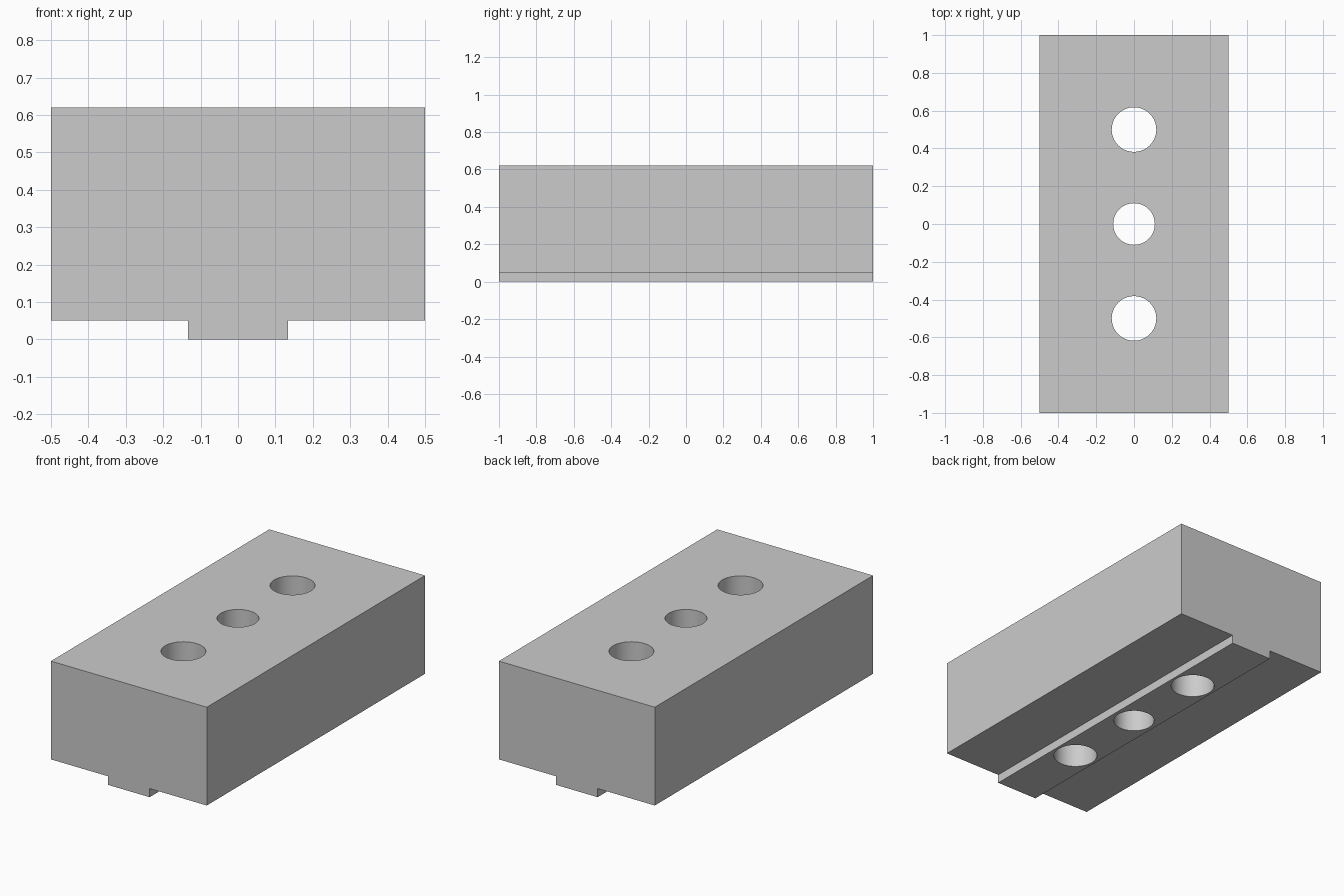
import bpy, bmesh

if "Cube" in bpy.data.objects:
    bpy.data.objects.remove(bpy.data.objects["Cube"])

# T-shaped block: wide body with a narrow guide tongue below, extruded along y
profile = [(-0.133, 0), (0.133, 0), (0.133, 0.05), (0.5, 0.05),
           (0.5, 0.62), (-0.5, 0.62), (-0.5, 0.05), (-0.133, 0.05)]
bm = bmesh.new()
face = bm.faces.new([bm.verts.new((x, -1, z)) for x, z in profile])
ext = bmesh.ops.extrude_face_region(bm, geom=[face])
bmesh.ops.translate(bm, vec=(0, 2, 0),
                    verts=[v for v in ext["geom"] if isinstance(v, bmesh.types.BMVert)])
bmesh.ops.recalc_face_normals(bm, faces=bm.faces)
mesh = bpy.data.meshes.new("slot_block")
bm.to_mesh(mesh)
bm.free()
block = bpy.data.objects.new("slot_block", mesh)
bpy.context.collection.objects.link(block)


def drill(y, radius):
    """Cut a vertical hole right through the block."""
    bpy.ops.mesh.primitive_cylinder_add(vertices=64, radius=radius, depth=1.2,
                                        location=(0, y, 0.31))
    cutter = bpy.context.object
    cutter.name = "hole_cutter"
    cutter.hide_render = True
    mod = block.modifiers.new("hole", "BOOLEAN")
    mod.operation = "DIFFERENCE"
    mod.solver = "EXACT"
    mod.object = cutter
    bpy.context.view_layer.objects.active = block
    bpy.ops.object.modifier_apply(modifier=mod.name)
    bpy.data.objects.remove(cutter)


# Two outer bolt holes and a slightly smaller centre hole
for y, radius in [(-0.5, 0.118), (0, 0.11), (0.5, 0.118)]:
    drill(y, radius)

# Smooth hole walls, crisp block edges
bpy.ops.object.select_all(action="DESELECT")
block.select_set(True)
bpy.context.view_layer.objects.active = block
bpy.ops.object.shade_smooth_by_angle()
